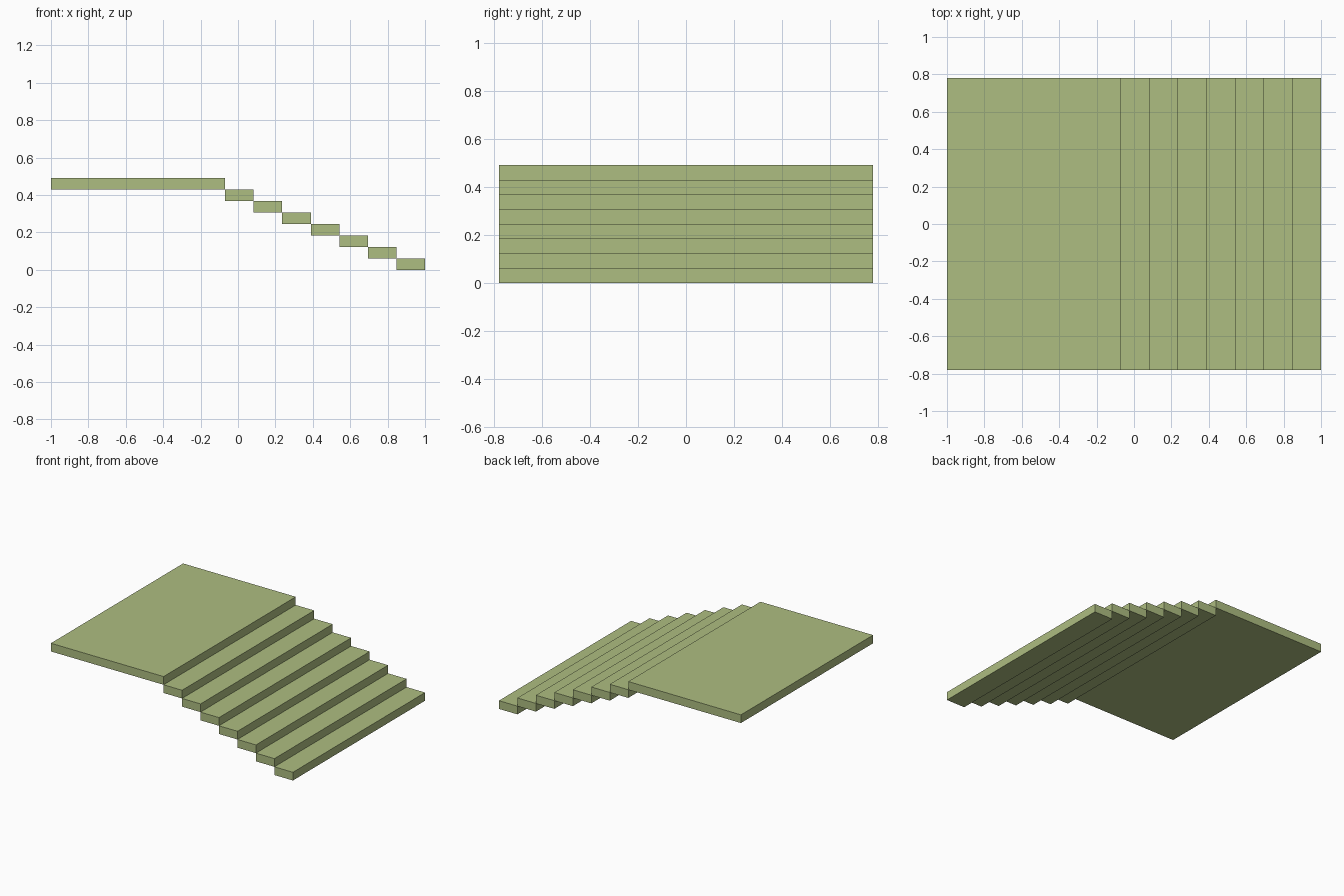
import bpy

cube = bpy.data.objects.get("Cube")
if cube:
    bpy.data.objects.remove(cube, do_unlink=True)

# Single soft green colour
GREEN = (0.42, 0.51, 0.22, 1.0)
green = bpy.data.materials.new("soft_green")
green.use_nodes = True
green.diffuse_color = GREEN
bsdf = next(n for n in green.node_tree.nodes if n.type == 'BSDF_PRINCIPLED')
bsdf.inputs["Base Color"].default_value = GREEN

STEPS = 7
TREAD = 0.1527
RISE = 0.0613
DEPTH = 1.56


def slab(name, x0, x1, z0):
    """Flat board spanning x0..x1 with its underside at z0."""
    bpy.ops.mesh.primitive_cube_add(size=1, location=((x0 + x1) / 2, 0, z0 + RISE / 2))
    obj = bpy.context.object
    obj.name = name
    obj.scale = (x1 - x0, DEPTH, RISE)
    bpy.ops.object.transform_apply(location=False, rotation=False, scale=True)
    obj.data.materials.append(green)


# Steps climbing towards -x
for i in range(STEPS):
    right = 1 - i * TREAD
    slab(f"step_{i + 1}", right - TREAD, right, i * RISE)

# Landing at the top
slab("landing", -1, 1 - STEPS * TREAD, STEPS * RISE)
